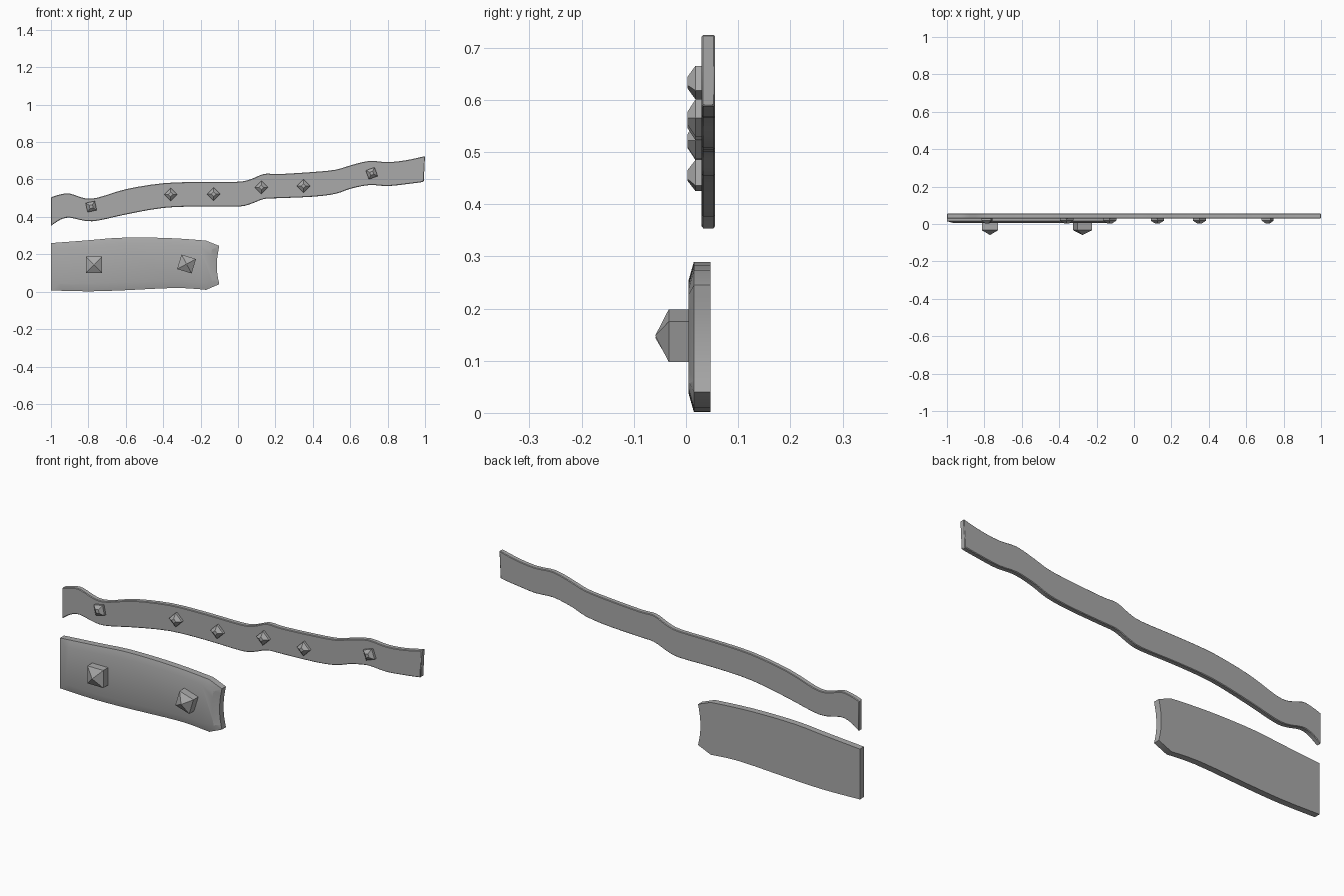
import bpy, bmesh, math

cube = bpy.data.objects.get("Cube")
if cube:
    bpy.data.objects.remove(cube, do_unlink=True)

GREY = (0.4, 0.4, 0.4, 1)
metal = bpy.data.materials.new("grey metal")
metal.use_nodes = True
metal.diffuse_color = GREY
metal.node_tree.nodes["Principled BSDF"].inputs["Base Color"].default_value = GREY


def finish(bm, name, smooth=True):
    bmesh.ops.recalc_face_normals(bm, faces=bm.faces)
    mesh = bpy.data.meshes.new(name)
    bm.to_mesh(mesh)
    bm.free()
    mesh.materials.append(metal)
    obj = bpy.data.objects.new(name, mesh)
    bpy.context.collection.objects.link(obj)
    if smooth:
        bpy.ops.object.select_all(action="DESELECT")
        obj.select_set(True)
        bpy.context.view_layer.objects.active = obj
        bpy.ops.object.shade_smooth_by_angle(angle=math.radians(30))
    return obj


def curve_through(points, steps=3):
    """Smooth open curve passing through all the points."""
    pts = [points[0], *points, points[-1]]
    out = []
    for a, b, c, d in zip(pts, pts[1:], pts[2:], pts[3:]):
        for i in range(steps):
            t = i / steps
            out.append(tuple(
                q + t / 2 * (r - p + t * (2 * p - 5 * q + 4 * r - s + t * (3 * (q - r) + s - p)))
                for p, q, r, s in zip(a, b, c, d)))
    return out + [points[-1]]


def slab(outline, front, back):
    """Extrude an x-z outline from front to back; returns bmesh and front face."""
    bm = bmesh.new()
    near = [bm.verts.new((x, front, z)) for x, z in outline]
    far = [bm.verts.new((x, back, z)) for x, z in outline]
    face = bm.faces.new(near)
    bm.faces.new(far[::-1])
    for i in range(len(near)):
        j = (i + 1) % len(near)
        bm.faces.new((near[i], far[i], far[j], near[j]))
    bmesh.ops.recalc_face_normals(bm, faces=bm.faces)
    return bm, face


def stud(name, x, z, side, angle, levels):
    """Square stud lofted through (y, width ratio) levels."""
    bm = bmesh.new()
    rings = []
    for y, ratio in levels:
        r = side * ratio / math.sqrt(2)
        turns = [math.radians(angle + 45 + 90 * k) for k in range(4)]
        rings.append([bm.verts.new((x + r * math.cos(t), y, z + r * math.sin(t))) for t in turns])
    for a, b in zip(rings, rings[1:]):
        for k in range(4):
            n = (k + 1) % 4
            bm.faces.new((a[k], a[n], b[n], b[k]))
    bm.faces.new(rings[0])
    bm.faces.new(rings[-1])
    finish(bm, name, smooth=False)


# Wavy upper strap: stations of x, top, bottom
strap = curve_through([
    (-1, .505, .352), (-.95, .52, .385), (-.9, .525, .396), (-.82, .5, .379),
    (-.75, .503, .38), (-.6, .548, .413), (-.4, .58, .448), (-.2, .587, .456),
    (0, .588, .455), (.07, .602, .47), (.14, .63, .496), (.22, .629, .5),
    (.4, .64, .508), (.52, .652, .523), (.6, .675, .55), (.7, .699, .57),
    (.8, .693, .565), (.9, .703, .575), (1, .725, .588)])
top = [(x, t) for x, t, b in strap]
bottom = [(x, b) for x, t, b in strap]
bottom[-1] = (.993, .588)
bm, face = slab(top + bottom[::-1], .03, .056)
strap_obj = finish(bm, "upper_strap")
bevel = strap_obj.modifiers.new("edge bevel", "BEVEL")
bevel.width = .003
bevel.segments = 1
bevel.limit_method = "ANGLE"
bevel.angle_limit = math.radians(50)

# Broad lower plate with a hollow right end and a raised front
upper = curve_through([(-1, .26), (-.8, .275), (-.64, .288), (-.45, .289), (-.3, .283), (-.17, .273)])
end = curve_through([(-.1, .245), (-.11, .19), (-.113, .14), (-.11, .09), (-.1, .04)], 2)
lower = curve_through([(-.17, .01), (-.33, .02), (-.6, .008), (-.8, .002), (-1, .007)])
bm, face = slab(upper + end + lower, .015, .047)
bmesh.ops.inset_region(bm, faces=[face], thickness=.035, depth=.01, use_even_offset=True)
finish(bm, "lower_plate")

# Small blunt studs on the strap
small = [(.034, 1), (.018, 1), (.003, .35)]
for i, (x, z, angle) in enumerate([
        (-.785, .455, 12), (-.36, .52, 45), (-.13, .522, 45),
        (.125, .558, 45), (.35, .565, 45), (.715, .633, 20)]):
    stud(f"strap_stud_{i + 1}", x, z, .05, angle, small)

# Large pointed studs on the plate
large = [(.02, 1), (-.033, 1), (-.058, .04)]
stud("plate_stud_1", -.77, .144, .088, 0, large)
stud("plate_stud_2", -.275, .148, .081, -17, large)
